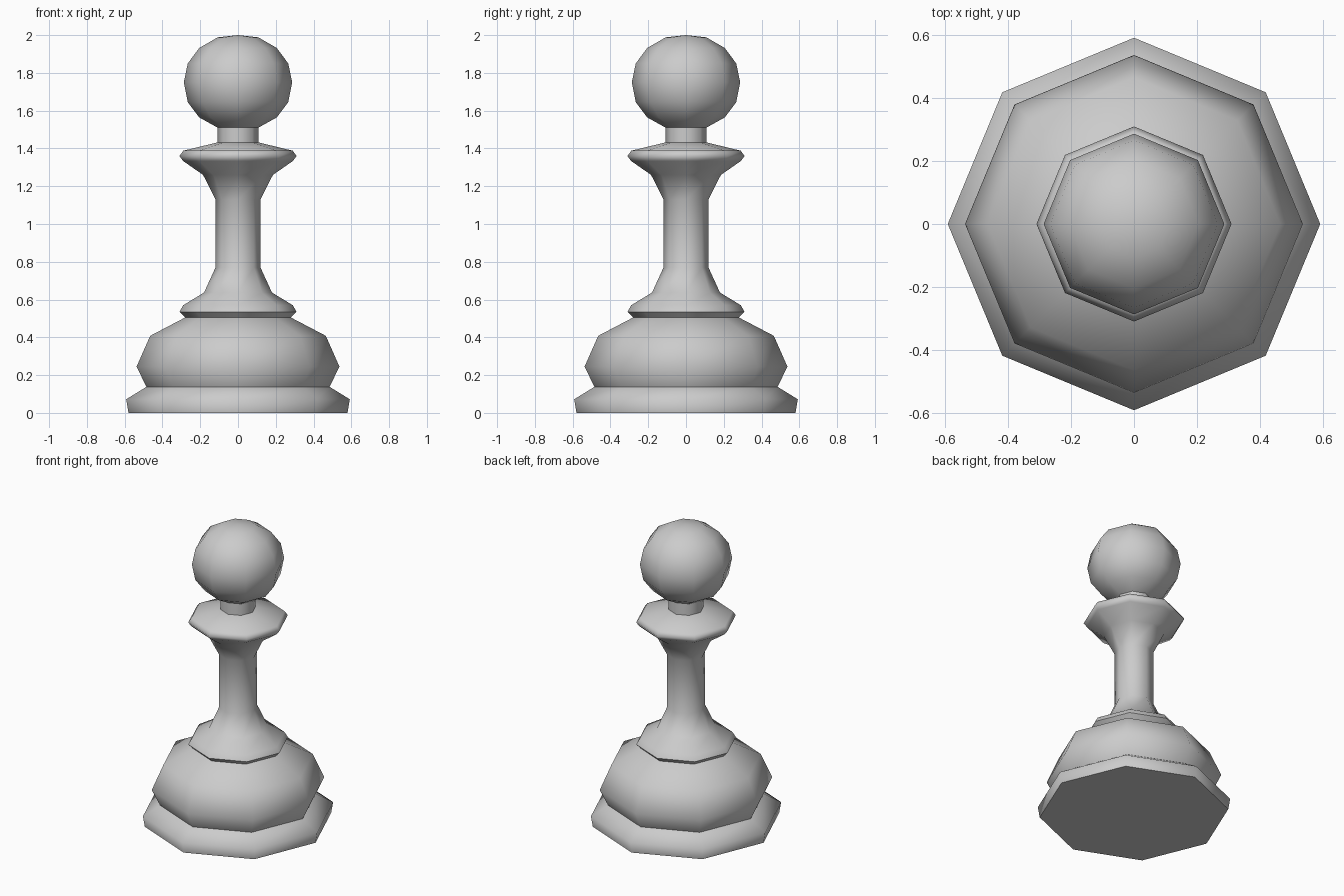
import bpy, bmesh, math

if "Cube" in bpy.data.objects:
    bpy.data.objects.remove(bpy.data.objects["Cube"])

SIDES = 8

def lathe(name, profile, cap_bottom=False, tip=None, angle=70):
    """Spin a (radius, z) profile, listed bottom to top, into an 8-sided part."""
    bm = bmesh.new()
    rings = []
    for r, z in profile:
        rings.append([bm.verts.new((r * math.cos(2 * math.pi * i / SIDES),
                                    r * math.sin(2 * math.pi * i / SIDES), z))
                      for i in range(SIDES)])
    for low, high in zip(rings, rings[1:]):
        for i in range(SIDES):
            j = (i + 1) % SIDES
            bm.faces.new((low[i], low[j], high[j], high[i]))
    if cap_bottom:
        bm.faces.new(rings[0][::-1])
    if tip is not None:
        t = bm.verts.new((0, 0, tip))
        for i in range(SIDES):
            bm.faces.new((rings[-1][i], rings[-1][(i + 1) % SIDES], t))
    mesh = bpy.data.meshes.new(name)
    bm.to_mesh(mesh)
    bm.free()
    obj = bpy.data.objects.new(name, mesh)
    bpy.context.collection.objects.link(obj)
    bpy.ops.object.select_all(action='DESELECT')
    obj.select_set(True)
    bpy.context.view_layer.objects.active = obj
    bpy.ops.object.shade_smooth_by_angle(angle=math.radians(angle))
    return obj

# Foot plate with a sloped top
lathe("base", [(0.58, 0), (0.592, 0.072), (0.485, 0.138)], cap_bottom=True)

# Bulging lower body
lathe("lower_body", [(0.485, 0.138), (0.537, 0.245), (0.465, 0.408), (0.28, 0.505)])

# Lower ring, slender stem and flared upper collar
lathe("stem_and_collar", [
    (0.28, 0.505), (0.31, 0.535), (0.29, 0.57), (0.18, 0.637), (0.119, 0.77),
    (0.119, 1.13), (0.185, 1.26), (0.29, 1.333), (0.31, 1.36), (0.29, 1.388),
    (0.108, 1.432)])

# Short neck
lathe("neck", [(0.108, 1.432), (0.108, 1.51)])

# Ball head
lathe("head", [(0.108, 1.51), (0.205, 1.564), (0.266, 1.645), (0.287, 1.75),
               (0.266, 1.85), (0.205, 1.932), (0.108, 1.988)], tip=2.0)
